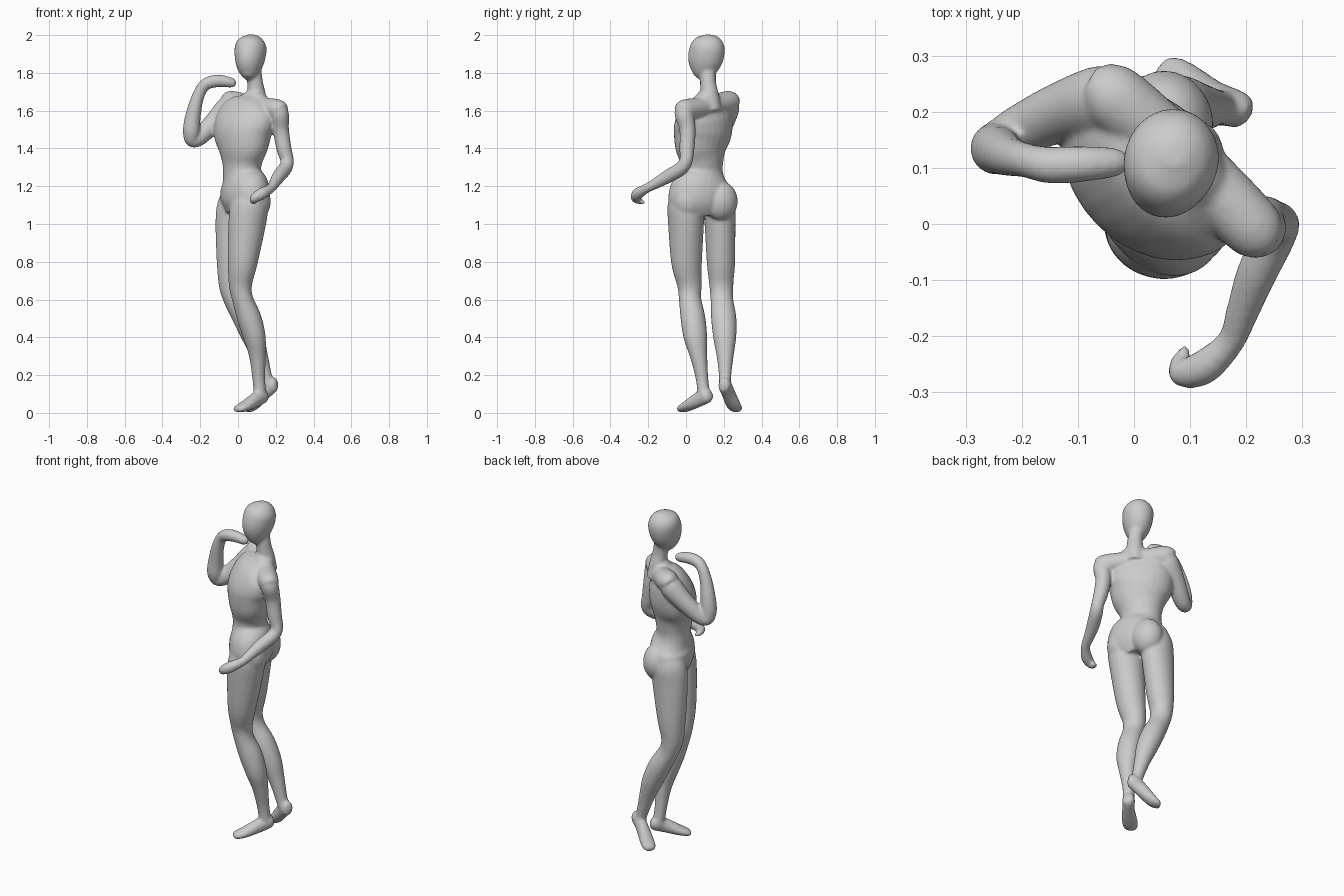
import bpy, bmesh
from math import cos, sin, pi, radians
from mathutils import Vector, Matrix

bm = bmesh.new()


def spline(p, i, t):
    """Catmull-Rom interpolation of section tuples."""
    q = [p[max(0, min(len(p) - 1, i + k))] for k in (-1, 0, 1, 2)]
    return [0.5 * (2 * b + (c - a) * t + (2 * a - 5 * b + 4 * c - d) * t * t
                   + (3 * b - a - 3 * c + d) * t ** 3) for a, b, c, d in zip(*q)]


def loft(sections, angle=0.0, steps=5, sides=28):
    """Elliptic tube through (x, y, z, half width, half depth[, heading])."""
    sec = [tuple(s) if len(s) == 6 else tuple(s) + (angle,) for s in sections]
    pts = [spline(sec, i, k / steps) for i in range(len(sec) - 1) for k in range(steps)]
    pts.append(list(sec[-1]))
    rings = []
    for j, (x, y, z, a, b, h) in enumerate(pts):
        t = (Vector(pts[min(j + 1, len(pts) - 1)][:3]) - Vector(pts[max(j - 1, 0)][:3])).normalized()
        u = Vector((cos(radians(h)), sin(radians(h)), 0))
        u = (u - t * u.dot(t)).normalized()
        v = t.cross(u)
        c = Vector((x, y, z))
        rings.append([bm.verts.new(c + u * a * cos(2 * pi * k / sides) + v * b * sin(2 * pi * k / sides))
                      for k in range(sides)])
    for r, s in zip(rings, rings[1:]):
        for k in range(sides):
            n = (k + 1) % sides
            bm.faces.new((r[k], r[n], s[n], s[k]))
    bm.faces.new(rings[0][::-1])
    bm.faces.new(rings[-1])


def limb(sections, angle):
    """Round tube through (x, y, z, radius)."""
    loft([s + (s[3],) for s in sections], angle)


def ball(loc, size, heading):
    m = Matrix.Translation(loc) @ Matrix.Rotation(radians(heading), 4, 'Z') @ Matrix.Diagonal((*size, 1))
    bmesh.ops.create_uvsphere(bm, u_segments=32, v_segments=20, radius=1, matrix=m)


# Torso, twisting from pelvis to shoulders
loft([(.03, .085, 1.05, .13, .09, -68), (.037, .08, 1.12, .178, .12, -68),
      (.035, .08, 1.2, .168, .118, -66), (.022, .085, 1.27, .118, .096, -60),
      (.022, .085, 1.33, .12, .1, -54), (.025, .08, 1.41, .155, .118, -47),
      (.028, .09, 1.5, .18, .128, -44), (.055, .1, 1.59, .175, .105, -42),
      (.085, .113, 1.65, .11, .065, -42), (.095, .12, 1.69, .06, .05, -42)])

# Shoulder bar and buttocks
limb([(.235, -.03, 1.595, .035), (.21, -.005, 1.605, .055), (.09, .12, 1.62, .055),
      (-.035, .225, 1.645, .06), (-.06, .24, 1.64, .04)], 60)
ball((.085, .01, 1.12), (.09, .088, .105), -68)
ball((.06, .185, 1.12), (.09, .08, .105), -68)

# Neck and head
limb([(.1, .13, 1.6, .06), (.098, .125, 1.68, .05), (.09, .117, 1.75, .042), (.075, .115, 1.84, .045)], 0)
loft([(.052, .06, 1.775, .02, .025), (.055, .073, 1.795, .045, .054), (.058, .088, 1.83, .066, .08),
      (.063, .103, 1.88, .08, .095), (.068, .117, 1.94, .083, .091), (.072, .124, 1.98, .06, .067),
      (.073, .126, 2.002, .022, .024)], -15)

# Right arm, raised with the hand below the chin
limb([(-.03, .225, 1.655, .05), (-.06, .22, 1.61, .062), (-.13, .2, 1.535, .053),
      (-.205, .165, 1.46, .046), (-.243, .147, 1.445, .038), (-.247, .135, 1.49, .045),
      (-.24, .13, 1.56, .042), (-.22, .12, 1.65, .035), (-.19, .113, 1.72, .031),
      (-.15, .105, 1.75, .033), (-.09, .107, 1.757, .032), (-.03, .11, 1.747, .025),
      (-.01, .11, 1.744, .012)], 90)

# Left arm, hanging with the forearm forward
limb([(.205, -.01, 1.62, .045), (.22, -.01, 1.58, .05), (.227, .008, 1.5, .043),
      (.243, .005, 1.4, .04), (.26, .0, 1.335, .035), (.25, -.025, 1.295, .037),
      (.218, -.09, 1.255, .036), (.192, -.16, 1.215, .029), (.172, -.21, 1.188, .025),
      (.125, -.255, 1.16, .031), (.085, -.265, 1.135, .025), (.083, -.24, 1.118, .015),
      (.096, -.22, 1.115, .009)], 30)

# Left leg and foot
loft([(.06, .0, 1.16, .08, .08), (.06, .0, 1.1, .097, .1), (.048, .0, 1.0, .094, .1),
      (.025, .003, .8, .082, .079), (.013, .018, .68, .066, .061), (.025, .022, .6, .06, .055),
      (.06, .037, .5, .066, .064), (.088, .05, .4, .063, .058), (.103, .067, .3, .046, .044),
      (.11, .085, .18, .033, .034), (.118, .095, .09, .034, .034)], -68)
loft([(.148, .128, .1, .018, .02), (.133, .113, .093, .034, .04), (.095, .065, .07, .034, .04),
      (.04, .01, .037, .043, .028), (.005, -.02, .022, .038, .02), (-.008, -.033, .018, .022, .012)], -45)

# Right leg and foot, heel lifted
loft([(-.0, .17, 1.16, .075, .08), (-.01, .175, 1.1, .088, .1), (-.02, .18, 1.0, .081, .1),
      (-.033, .185, .8, .075, .08), (-.04, .187, .68, .064, .062), (-.02, .19, .6, .06, .056),
      (.035, .2, .5, .067, .062), (.08, .205, .4, .061, .058), (.115, .207, .3, .045, .044),
      (.145, .207, .2, .033, .034), (.165, .207, .14, .033, .032)], -80)
loft([(.205, .193, .16, .018, .02), (.186, .203, .152, .033, .04), (.14, .222, .11, .034, .04),
      (.085, .25, .045, .041, .03), (.055, .268, .022, .036, .02), (.042, .276, .016, .02, .011)], 63)

# Fuse all parts into one smooth skin
bmesh.ops.recalc_face_normals(bm, faces=bm.faces)
mesh = bpy.data.meshes.new("body")
bm.to_mesh(mesh)
bm.free()
body = bpy.data.objects.new("body", mesh)
bpy.context.collection.objects.link(body)
remesh = body.modifiers.new("skin", 'REMESH')
remesh.mode = 'VOXEL'
remesh.voxel_size = 0.0075
remesh.use_smooth_shade = True
soften = body.modifiers.new("soften", 'SMOOTH')
soften.factor = 0.5
soften.iterations = 7
